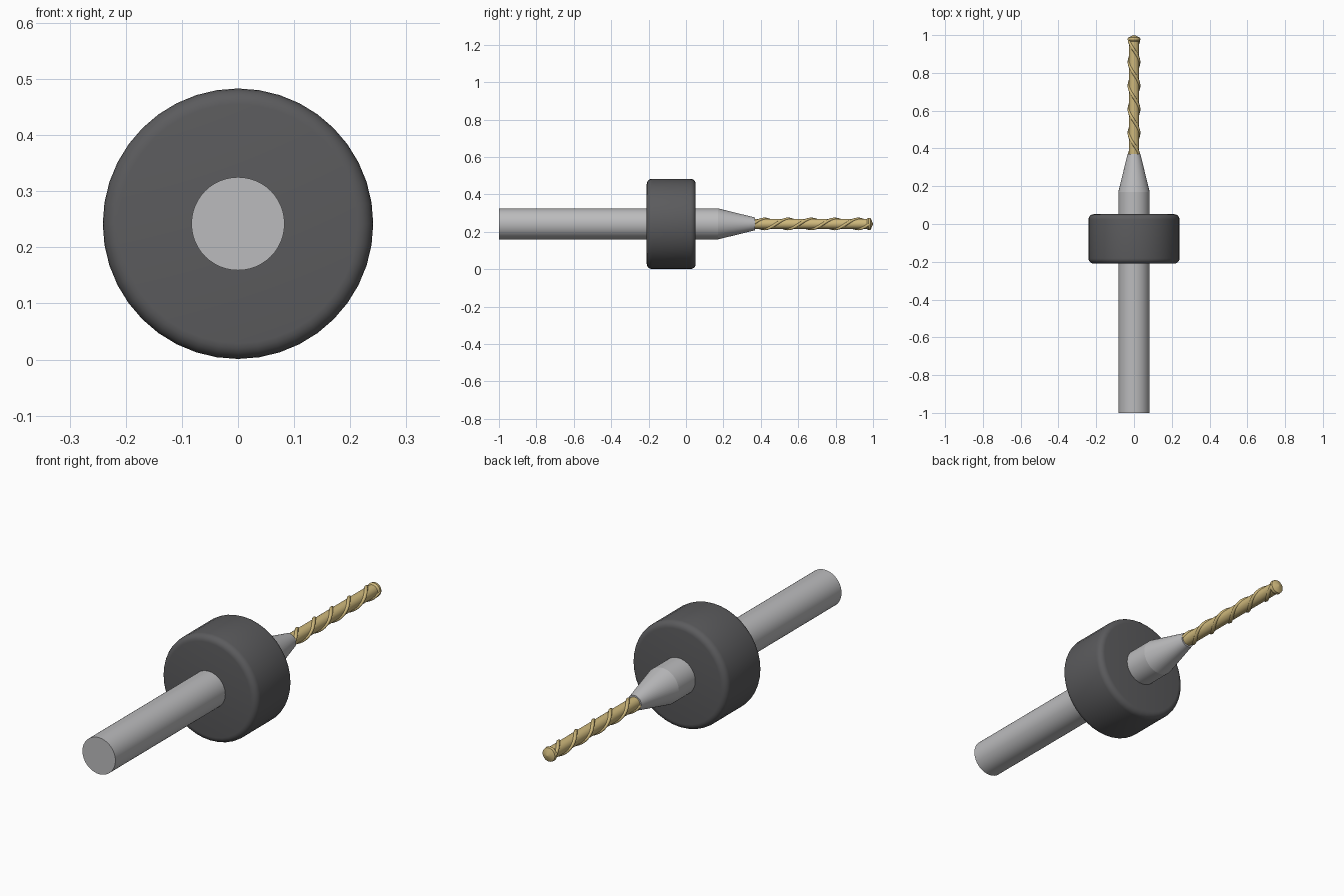
import bpy, bmesh, math
from mathutils import Vector

if "Cube" in bpy.data.objects:
    bpy.data.objects.remove(bpy.data.objects["Cube"])

AXIS_Z = 0.242


def material(name, rgb):
    m = bpy.data.materials.new(name)
    m.use_nodes = True
    m.diffuse_color = (*rgb, 1)
    m.node_tree.nodes["Principled BSDF"].inputs["Base Color"].default_value = (*rgb, 1)
    return m


steel = material("steel grey", (0.50, 0.50, 0.51))
rubber = material("dark grey", (0.105, 0.105, 0.11))
gold = material("pale gold", (0.62, 0.48, 0.20))


def finish(bm, name, mat, angle=40):
    bmesh.ops.recalc_face_normals(bm, faces=bm.faces)
    mesh = bpy.data.meshes.new(name)
    bm.to_mesh(mesh)
    bm.free()
    mesh.materials.append(mat)
    ob = bpy.data.objects.new(name, mesh)
    ob.location.z = AXIS_Z
    bpy.context.collection.objects.link(ob)
    bpy.ops.object.select_all(action="DESELECT")
    ob.select_set(True)
    bpy.context.view_layer.objects.active = ob
    bpy.ops.object.shade_smooth_by_angle(angle=math.radians(angle))
    return ob


def skin(bm, rings):
    """Join rings of points into a capped tube."""
    loops = [[bm.verts.new(p) for p in ring] for ring in rings]
    for a, b in zip(loops, loops[1:]):
        for i in range(len(a)):
            j = (i + 1) % len(a)
            bm.faces.new((a[i], a[j], b[j], b[i]))
    bm.faces.new(loops[0])
    bm.faces.new(loops[-1])


def turned(name, profile, mat, sides=48):
    """Turn (radius, y) points around the tool axis."""
    bm = bmesh.new()
    turn = [math.tau * i / sides for i in range(sides)]
    skin(bm, [[(r * math.cos(t), y, r * math.sin(t)) for t in turn] for r, y in profile])
    return finish(bm, name, mat)


# Shank and its taper
turned("shank", [(0.083, -1.0), (0.083, 0.17)], steel)
turned("shank_taper", [(0.083, 0.17), (0.034, 0.37)], steel)

# Depth collar with rounded rims
R, Y0, Y1, B = 0.241, -0.21, 0.052, 0.028
quarter = [math.pi / 2 * i / 5 for i in range(6)]
rim_front = [(R - B + B * math.sin(a), Y0 + B - B * math.cos(a)) for a in quarter]
rim_back = [(R - B + B * math.cos(a), Y1 - B + B * math.sin(a)) for a in quarter]
turned("depth_collar", rim_front + rim_back, rubber, 40)

# Drill core and pointed tip
turned("drill_core", [(0.027, 0.36), (0.027, 0.975)], gold, 24)
turned("drill_tip", [(0.026, 0.965), (0.033, 0.975), (0.031, 0.987), (0.002, 1.0)], gold, 24)

# Two spiral cutting ridges
PITCH, START, END, STEPS, SIDES = 0.25, 0.365, 0.982, 100, 8
for k, name in enumerate(("spiral_ridge_a", "spiral_ridge_b")):
    bm = bmesh.new()
    rings = []
    for i in range(STEPS + 1):
        y = START + (END - START) * i / STEPS
        t = math.pi / 2 + k * math.pi + math.tau * (y - 0.42) / PITCH
        out = Vector((math.cos(t), 0, math.sin(t)))
        along = Vector((-0.026 * math.sin(t), PITCH / math.tau, 0.026 * math.cos(t))).normalized()
        side = along.cross(out)
        ring = [math.tau * s / SIDES for s in range(SIDES)]
        centre = out * 0.026 + Vector((0, y, 0))
        rings.append([centre + 0.008 * (out * math.cos(a) + side * math.sin(a)) for a in ring])
    skin(bm, rings)
    finish(bm, name, gold, 60)
